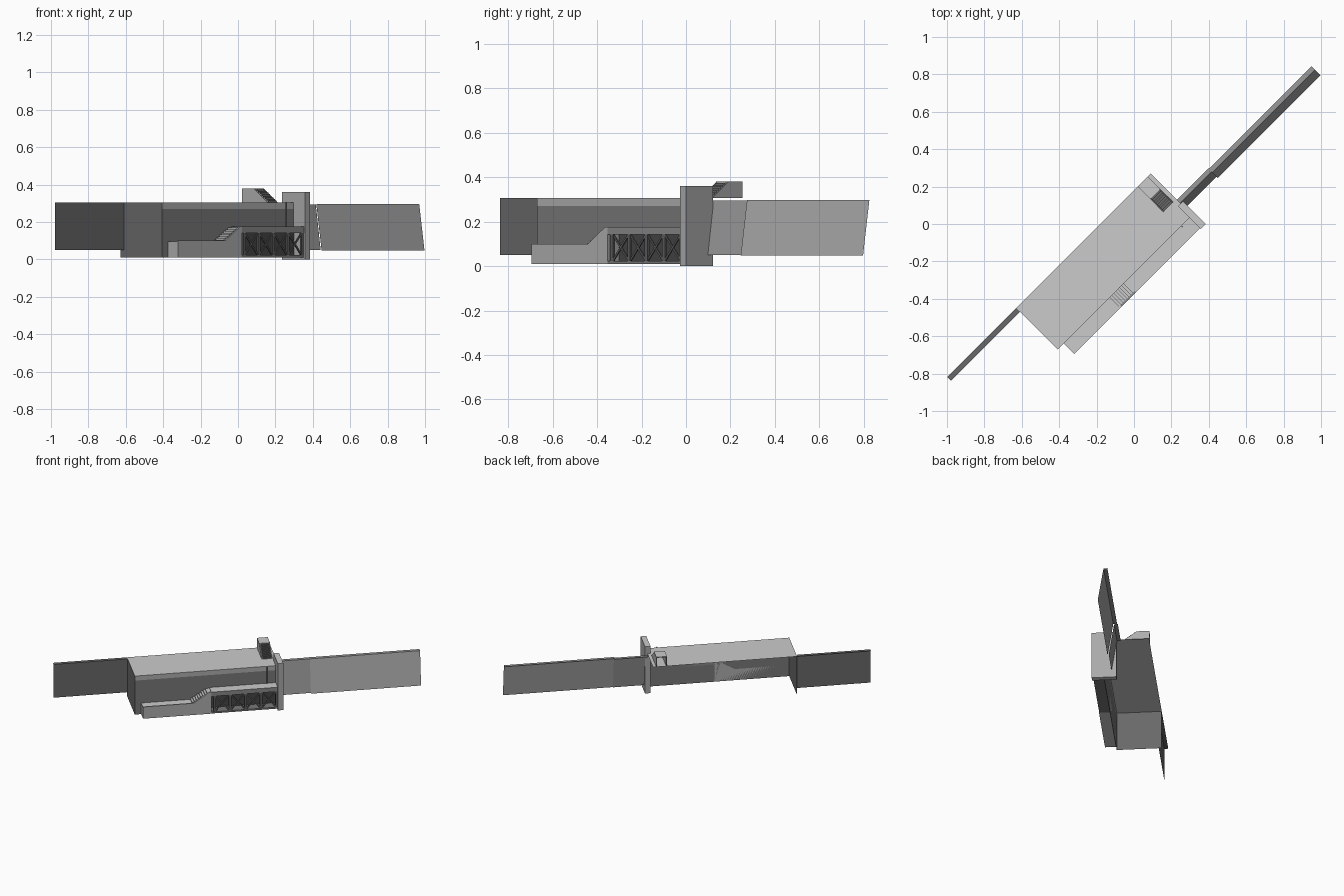
import bpy, bmesh, math
from mathutils import Matrix, Vector

if "Cube" in bpy.data.objects:
    bpy.data.objects.remove(bpy.data.objects["Cube"])

# Everything is laid out along u (length), v (depth), z, then turned 45 degrees
TURN = Matrix.Rotation(math.radians(45), 4, 'Z')
PALE, MID, SHADE, DARK, BLACK = .8, .42, .19, .14, .06


def grey(value):
    name = "grey_%d" % round(value * 100)
    mat = bpy.data.materials.get(name) or bpy.data.materials.new(name)
    mat.diffuse_color = (value, value, value, 1)
    mat.use_nodes = True
    mat.node_tree.nodes["Principled BSDF"].inputs["Base Color"].default_value = mat.diffuse_color
    return mat


def finish(name, bm, side=MID, top=PALE, solid=True):
    """Make the object; level faces take the top tone, the rest the side tone."""
    if solid:
        bmesh.ops.recalc_face_normals(bm, faces=bm.faces)
    bm.normal_update()
    for f in bm.faces:
        f.material_index = int(abs(f.normal.z) > .9)
    bm.transform(TURN)
    me = bpy.data.meshes.new(name)
    bm.to_mesh(me)
    bm.free()
    me.materials.append(grey(side))
    me.materials.append(grey(top))
    ob = bpy.data.objects.new(name, me)
    bpy.context.collection.objects.link(ob)
    return ob


def sweep(bm, pts, a, b, axis, closed=True):
    """Extrude a profile along u (pts are v,z) or along v (pts are u,z)."""
    def place(p, t):
        return (t, p[0], p[1]) if axis == 'u' else (p[0], t, p[1])
    A = [bm.verts.new(place(p, a)) for p in pts]
    B = [bm.verts.new(place(p, b)) for p in pts]
    n = len(pts)
    for i in range(n if closed else n - 1):
        j = (i + 1) % n
        bm.faces.new((A[i], A[j], B[j], B[i]))
    if closed:
        bm.faces.new(A)
        bm.faces.new(B[::-1])


def part(name, pts, a, b, axis='u', closed=True, side=MID, top=PALE):
    bm = bmesh.new()
    sweep(bm, pts, a, b, axis, closed)
    return finish(name, bm, side, top, closed)


def box(bm, u0, u1, v0, v1, z0, z1):
    sweep(bm, [(u0, z0), (u1, z0), (u1, z1), (u0, z1)], v0, v1, 'v')


def beam(bm, p, q, w, v0, v1):
    """Flat diagonal bar in the u-z plane."""
    p, q = Vector(p), Vector(q)
    d = (q - p).normalized() * w / 2
    n = Vector((-d.y, d.x))
    sweep(bm, [p + n, q + n, q - n, p - n], v0, v1, 'v')


def steps(p, q, n):
    """Stair profile rising from p to q."""
    pts = []
    du, dz = (q[0] - p[0]) / n, (q[1] - p[1]) / n
    for i in range(n):
        pts += [(p[0] + du * i, p[1] + dz * i), (p[0] + du * i, p[1] + dz * (i + 1))]
    return pts + [q]


# Main block: sheets for roof, front and left end, open at back, right and below
L, R, F, K = -.762, .255, -.187, .127
part("block_roof", [(F, .305), (K, .305)][::-1], L, R, closed=False)
part("block_front_band", [(F, .305), (F, .27)], L, R, closed=False)
part("block_front", [(F, .27), (F, .01)], L, R, closed=False, side=SHADE)
part("block_left_end", [(L, .305), (L, .01)], F, K, 'v', False, side=DARK)

# Side walls: a front sheet with a flat coping strip
part("left_wall", [(.127, .305), (.1, .305), (.1, .05)], -1.284, L, closed=False, side=DARK, top=DARK)
part("right_wall_near", [(-.07, .294), (-.096, .294), (-.133, .05)], R, .492, closed=False, side=.32, top=.32)
part("right_wall_far", [(-.075, .297), (-.102, .297), (-.142, .048)], .49, 1.268, closed=False, side=.4, top=.32)

# Upright slab at the right end of the block
bm = bmesh.new()
box(bm, .233, .272, -.272, -.1, 0, .36)
finish("end_pillar", bm, .4)

# Roof stair housing: steps between cheeks, open at the back
H0, H1 = .156, .232
part("roof_stair", [(.127, .374)] + steps((-.066, .305), (.034, .374), 8)[::-1],
     H0 + .006, H1 - .006, closed=False, side=DARK, top=DARK)
part("roof_stair_cap", [(.034, .374), (.034, .38), (.127, .38), (.127, .374)], H0, H1)
for name, a in (("roof_stair_cheek_left", H0), ("roof_stair_cheek_right", H1 - .006)):
    part(name, [(-.066, .305), (.034, .376), (.127, .376), (.127, .305)], a, a + .006)

# Front walkway: low platform, stair and outer parapet
stair = steps((-.37, .095), (-.25, .17), 8)
part("walkway_stair", [(-.717, .01), (-.717, .095)] + stair + [(-.235, .17), (-.235, .01)],
     -.256, F, 'v')
part("walkway_parapet", [(-.717, .01), (-.717, .1), (-.36, .1), (-.25, .175), (-.235, .175), (-.235, .01)],
     -.265, -.256, 'v')

# Raised walkway: deck and bottom rail carried on braced bays
bm = bmesh.new()
box(bm, -.235, .233, -.265, F, .142, .175)
finish("walkway_deck", bm, .25)
bm = bmesh.new()
box(bm, -.235, .233, -.263, F, .01, .022)
finish("walkway_bottom_rail", bm, SHADE, SHADE)
bm = bmesh.new()
box(bm, -.235, .233, F - .003, F - .001, .022, .142)
finish("walkway_bay_backing", bm, BLACK, BLACK)

bm = bmesh.new()
bays, u0, u1 = 4, -.212, .228
w = (u1 - u0) / bays
for i in range(bays + 1):
    u = u0 + w * i
    box(bm, u - .009, u + .009, -.262, -.25, .022, .142)
for i in range(bays):
    a, b = u0 + w * i + .006, u0 + w * (i + 1) - .006
    beam(bm, (a, .025), (b, .14), .009, -.26, -.253)
    beam(bm, (a, .14), (b, .025), .009, -.259, -.252)
finish("walkway_truss", bm, .11, .11)

# Thin pole on the front face
bm = bmesh.new()
bmesh.ops.create_cone(bm, cap_ends=True, segments=8, radius1=.004, radius2=.004, depth=.135,
                      matrix=Matrix.Translation((.173, -.192, .24)))
finish("front_pole", bm, SHADE)
